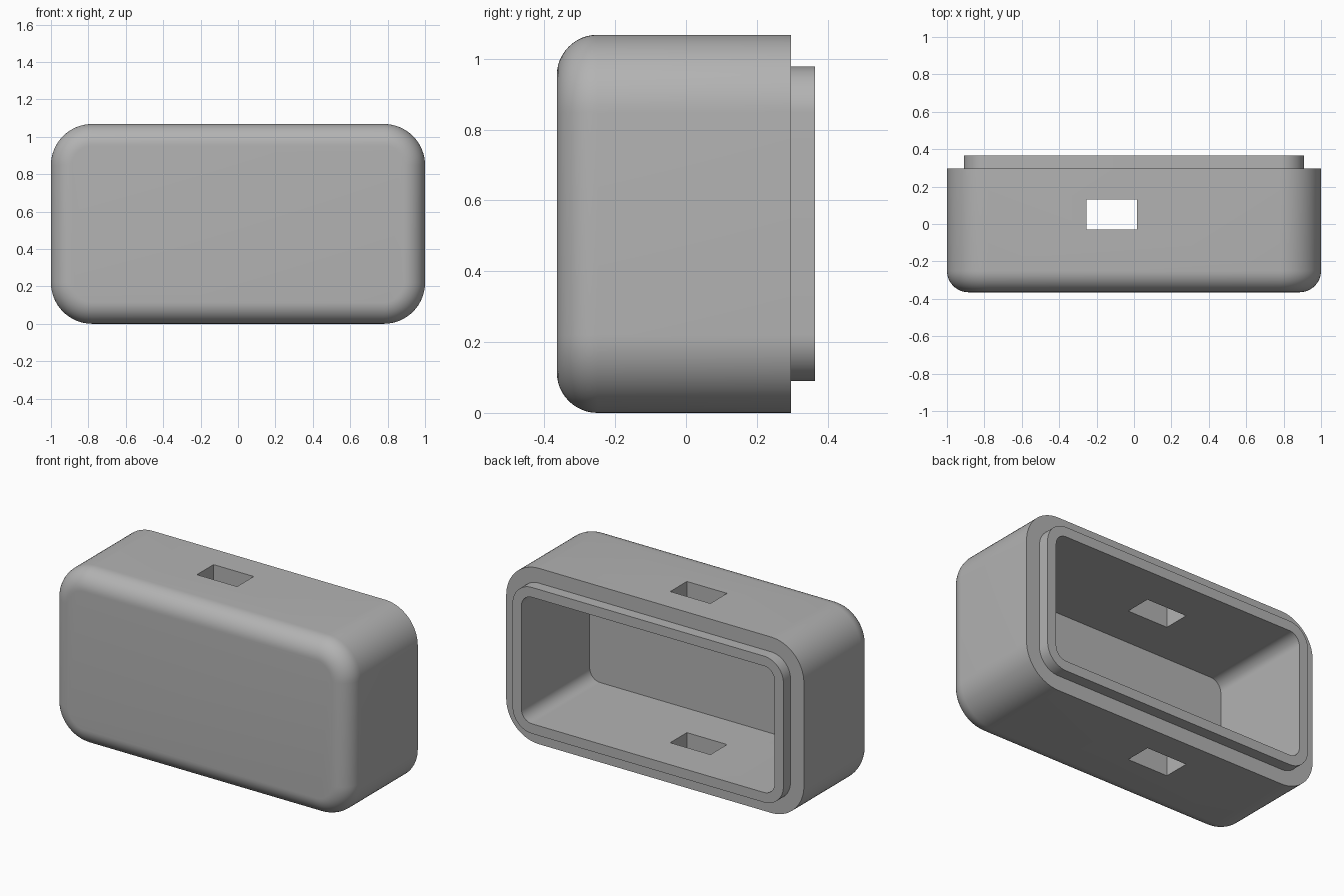
import bpy, bmesh, math

if "Cube" in bpy.data.objects:
    bpy.data.objects.remove(bpy.data.objects["Cube"])

FRONT, RIM, BACK, CAVITY = -0.365, 0.297, 0.365, -0.29
HALF_W, HEIGHT, CORNER, FILLET = 1.0, 1.068, 0.22, 0.115
SEG = 16


def ring(bm, inset, radius, y):
    """Rounded rectangle in the xz plane, inset from the outer outline."""
    hw, hh = HALF_W - inset - radius, HEIGHT / 2 - inset - radius
    verts = []
    for q, (sx, sz) in enumerate([(1, 1), (-1, 1), (-1, -1), (1, -1)]):
        for i in range(SEG + 1):
            a = math.pi / 2 * (q + i / SEG)
            verts.append(bm.verts.new((sx * hw + radius * math.cos(a), y,
                                       HEIGHT / 2 + sz * hh + radius * math.sin(a))))
    return verts


# Profile from the front face round to the cavity floor: (inset, corner radius, y)
profile = []
for i in range(13):
    a = math.pi / 2 * i / 12
    d = FILLET * (1 - math.sin(a))
    profile.append((d, CORNER - d, FRONT + FILLET * (1 - math.cos(a))))
profile += [(0, CORNER, RIM), (0.09, 0.13, RIM), (0.09, 0.13, BACK),
            (0.15, 0.07, BACK), (0.15, 0.07, CAVITY)]

# Hollow case shell with stepped lip
bm = bmesh.new()
rings = [ring(bm, *p) for p in profile]
for r0, r1 in zip(rings, rings[1:]):
    n = len(r0)
    for i in range(n):
        j = (i + 1) % n
        bm.faces.new((r0[i], r0[j], r1[j], r1[i]))
bm.faces.new(rings[0])
bm.faces.new(rings[-1])
bmesh.ops.recalc_face_normals(bm, faces=bm.faces[:])
mesh = bpy.data.meshes.new("case_shell")
bm.to_mesh(mesh)
bm.free()
shell = bpy.data.objects.new("case_shell", mesh)
bpy.context.collection.objects.link(shell)

grey = bpy.data.materials.new("light grey")
grey.diffuse_color = (0.45, 0.45, 0.45, 1)
grey.use_nodes = True
grey.node_tree.nodes["Principled BSDF"].inputs["Base Color"].default_value = grey.diffuse_color
mesh.materials.append(grey)

# Rectangular slot through the top and bottom walls
bpy.ops.mesh.primitive_cube_add(size=1, location=(-0.12, 0.05, HEIGHT / 2))
cutter = bpy.context.object
cutter.name = "slot_cutter"
cutter.scale = (0.27, 0.16, 2)
cutter.hide_render = True
cutter.data.materials.append(grey)

bpy.ops.object.select_all(action='DESELECT')
shell.select_set(True)
bpy.context.view_layer.objects.active = shell
cut = shell.modifiers.new("slot", 'BOOLEAN')
cut.operation = 'DIFFERENCE'
cut.solver = 'EXACT'
cut.object = cutter
bpy.ops.object.modifier_apply(modifier=cut.name)
bpy.data.objects.remove(cutter, do_unlink=True)
bpy.ops.object.shade_smooth_by_angle(angle=math.radians(30))
